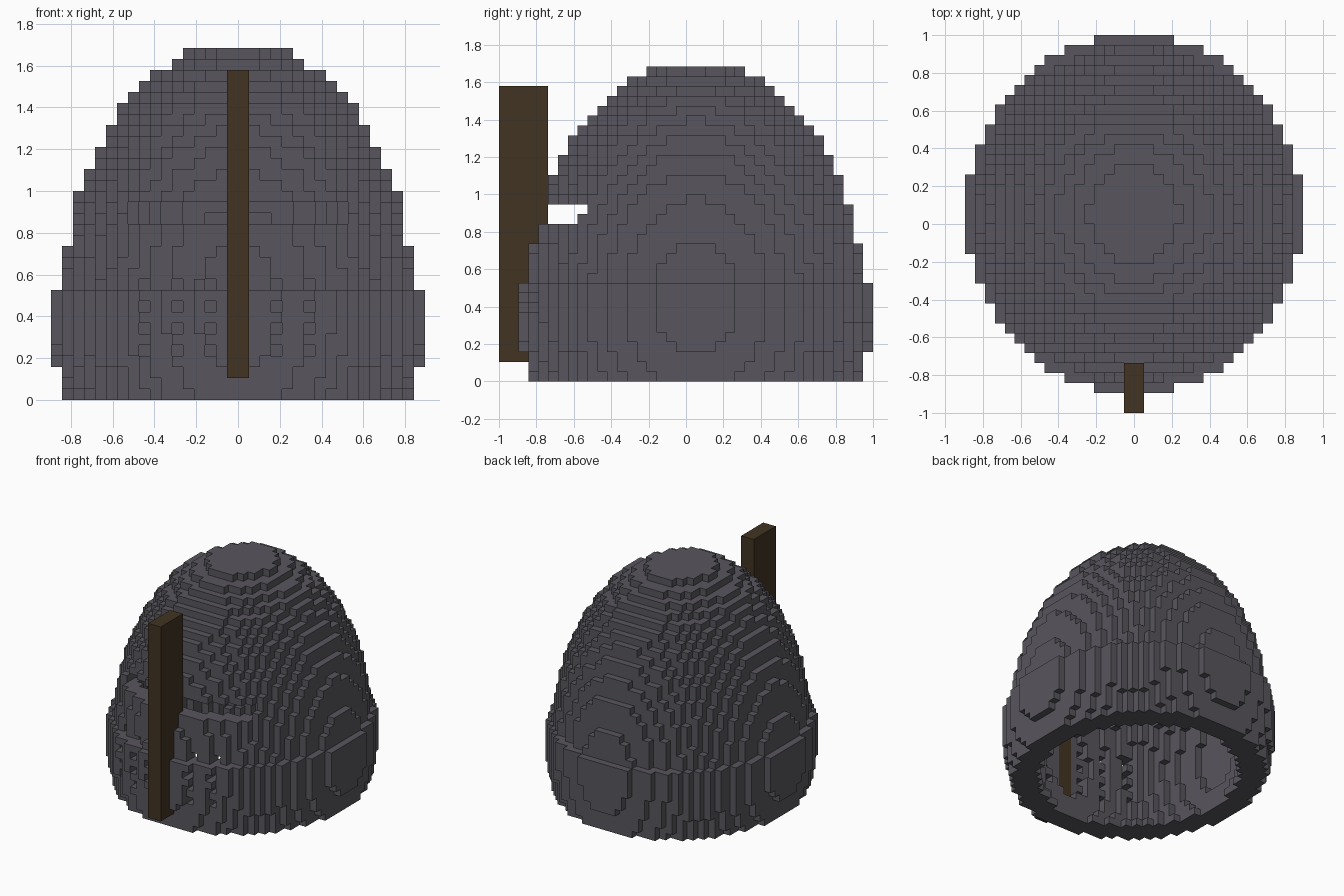
import bpy, bmesh

if "Cube" in bpy.data.objects:
    bpy.data.objects.remove(bpy.data.objects["Cube"])

U = 1 / 19            # edge length of one block
CY, CZ = 1.0, 8.5     # dome centre, in blocks


def material(name, rgb):
    m = bpy.data.materials.new(name)
    m.diffuse_color = (*rgb, 1)
    m.use_nodes = True
    m.node_tree.nodes["Principled BSDF"].inputs["Base Color"].default_value = m.diffuse_color
    return m


def within(cell, rx, ry, rz):
    """True when the centre of the block lies inside the ellipsoid."""
    x, y, z = (c + 0.5 for c in cell)
    return (x / rx) ** 2 + ((y - CY) / ry) ** 2 + ((z - CZ) / rz) ** 2 <= 1


def in_ridge(cell):
    x, y, z = cell
    return -1 <= x < 1 and -19 <= y < -14 and 2 <= z < 30


def in_helmet(cell):
    x, y, z = cell
    # thicker band on the lower ten layers, hollow inside
    outer = (17, 18, 24) if z < 10 else (16, 17, 24)
    if not within(cell, *outer) or within(cell, 14, 15, 20.5) or in_ridge(cell):
        return False
    if y < 0:
        # eye slit
        if z in (16, 17) and -10 <= x < 10:
            return False
        # breathing holes
        if z in (4, 6, 8, 10) and x in range(-9, 9, 3):
            return False
    return True


def build_blocks(name, cells, mat):
    """Skin a set of blocks with outward faces and merge the flat areas."""
    bm = bmesh.new()
    verts = {}

    def vert(p):
        if p not in verts:
            verts[p] = bm.verts.new([c * U for c in p])
        return verts[p]

    for cell in sorted(cells):
        for axis in range(3):
            a, b = (axis + 1) % 3, (axis + 2) % 3
            for side in (0, 1):
                near = list(cell)
                near[axis] += 2 * side - 1
                if tuple(near) in cells:
                    continue
                loop = []
                for da, db in ((0, 0), (1, 0), (1, 1), (0, 1)):
                    p = list(cell)
                    p[axis] += side
                    p[a] += da
                    p[b] += db
                    loop.append(vert(tuple(p)))
                bm.faces.new(loop if side else loop[::-1])
    bmesh.ops.dissolve_limit(bm, angle_limit=0.01, verts=bm.verts[:], edges=bm.edges[:])
    mesh = bpy.data.meshes.new(name)
    bm.to_mesh(mesh)
    bm.free()
    mesh.materials.append(mat)
    obj = bpy.data.objects.new(name, mesh)
    bpy.context.collection.objects.link(obj)
    return obj


grid = [(x, y, z) for x in range(-18, 18) for y in range(-19, 19) for z in range(32)]

# Hollow domed shell with slit and holes
build_blocks("helmet_shell", {c for c in grid if in_helmet(c)},
             material("dark grey metal", (0.098, 0.093, 0.110)))

# Upright ridge through the front wall
build_blocks("front_ridge", {c for c in grid if in_ridge(c)},
             material("dark brown", (0.054, 0.034, 0.016)))
